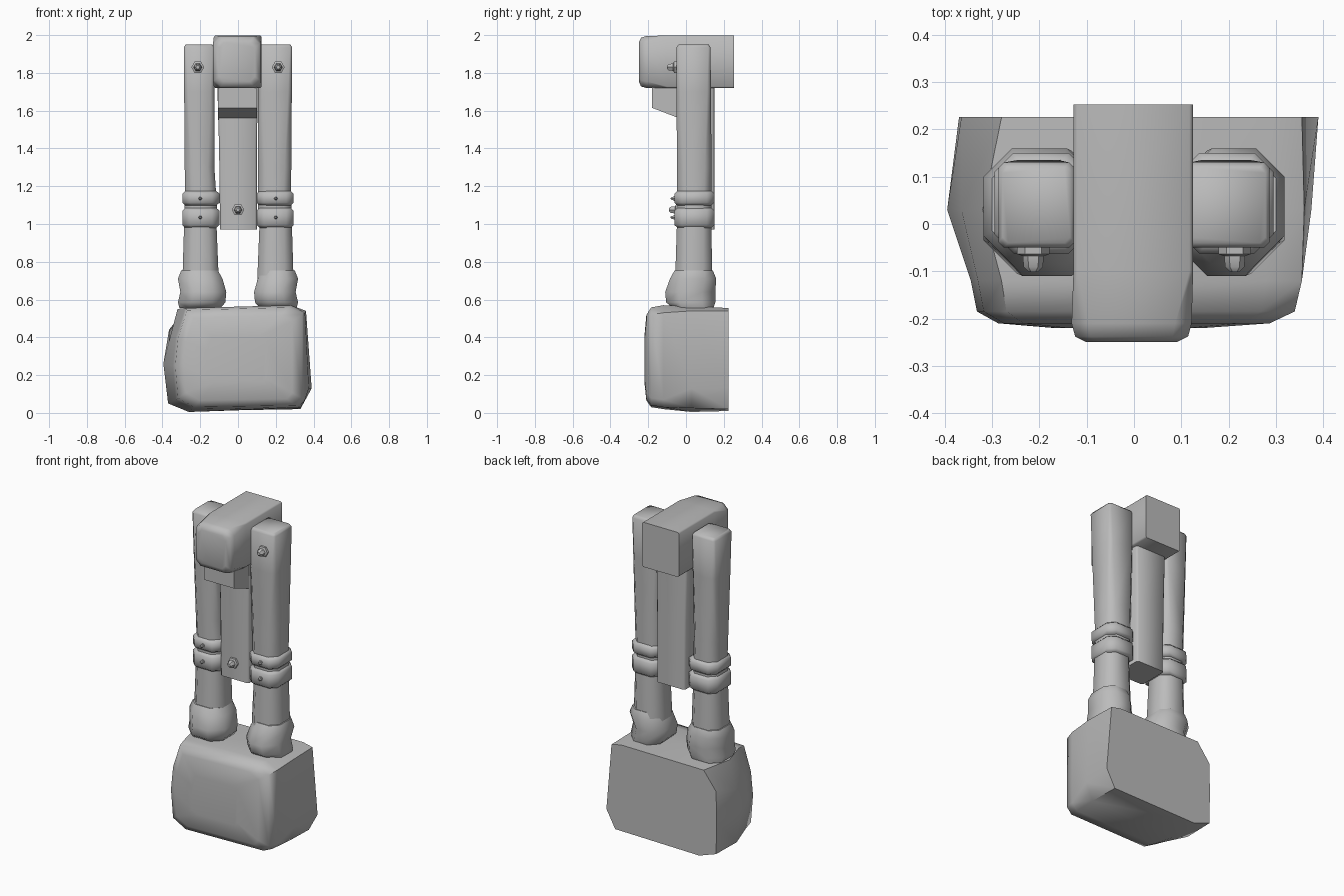
import bpy, bmesh, math
from mathutils import Vector

if "Cube" in bpy.data.objects:
    bpy.data.objects.remove(bpy.data.objects["Cube"])

stone = bpy.data.materials.new("plain_grey")
stone.use_nodes = True
GREY = (0.5, 0.5, 0.5, 1)
stone.diffuse_color = GREY
stone.node_tree.nodes["Principled BSDF"].inputs["Base Color"].default_value = GREY


def loft(name, rings, angle=50):
    """Skin a list of point rings and cap both ends."""
    bm = bmesh.new()
    loops = [[bm.verts.new(p) for p in ring] for ring in rings]
    n = len(loops[0])
    for a, b in zip(loops, loops[1:]):
        for i in range(n):
            j = (i + 1) % n
            bm.faces.new((a[i], a[j], b[j], b[i]))
    bm.faces.new(loops[0])
    bm.faces.new(loops[-1])
    bmesh.ops.recalc_face_normals(bm, faces=bm.faces)
    mesh = bpy.data.meshes.new(name)
    bm.to_mesh(mesh)
    bm.free()
    obj = bpy.data.objects.new(name, mesh)
    bpy.context.collection.objects.link(obj)
    mesh.materials.append(stone)
    bpy.ops.object.select_all(action='DESELECT')
    obj.select_set(True)
    bpy.context.view_layer.objects.active = obj
    bpy.ops.object.shade_smooth_by_angle(angle=math.radians(angle))
    return obj


def chamfered(a0, a1, b0, b1, c):
    """Corner-cut rectangle outline."""
    return [(a0 + c, b0), (a1 - c, b0), (a1, b0 + c), (a1, b1 - c),
            (a1 - c, b1), (a0 + c, b1), (a0, b1 - c), (a0, b0 + c)]


def level(z, *box):
    return [(x, y, z) for x, y in chamfered(*box)]


def slice_y(y, outline, scale=1):
    cx = sum(p[0] for p in outline) / len(outline)
    cz = sum(p[1] for p in outline) / len(outline)
    return [(cx + (x - cx) * scale, y, cz + (z - cz) * scale) for x, z in outline]


# Heavy base block: flat back, swollen front and right flank
back = [(-.25, .01), (.33, .02), (.39, .13), (.355, .54), (.29, .555),
        (-.28, .55), (-.365, .44), (-.37, .25), (-.365, .05)]
middle = [(-.26, .005), (.33, .025), (.375, .13), (.36, .54), (.28, .565),
          (-.32, .55), (-.365, .38), (-.395, .26), (-.37, .05)]
front = [(-.24, .02), (.32, .03), (.355, .07), (.355, .53), (.28, .57),
         (-.28, .555), (-.33, .4), (-.345, .25), (-.33, .07)]
loft("base_block", [slice_y(.226, back), slice_y(.03, middle), slice_y(-.12, front),
                    slice_y(-.185, front, .96), slice_y(-.21, front, .82),
                    slice_y(-.22, front, .45)], 60)

# Top crossbar: square back end, softened front end
bar = chamfered(-.128, .125, 1.72, 1.998, .008)
nose = chamfered(-.132, .122, 1.72, 1.995, .035)
loft("top_bar", [slice_y(.253, bar), slice_y(-.1, bar), slice_y(-.21, nose),
                 slice_y(-.238, nose, .94), slice_y(-.25, nose, .75)])

# Middle post with a sloping bracket under the bar
loft("middle_post", [level(.97, -.095, .1, -.04, .15, .01),
                     level(1.4, -.1, .1, -.04, .15, .01),
                     level(1.75, -.11, .105, -.04, .15, .01)])
profile = [(-.18, 1.74), (-.18, 1.615), (-.05, 1.565), (0, 1.55), (0, 1.74)]
loft("post_bracket", [[(x, y, z) for y, z in profile] for x in (-.105, .1)], 30)


def stud(name, x, y, z, r):
    # Knobbly rivet pointing forward
    rings = []
    for depth, size in ((.01, 1), (-.012, 1), (-.016, .65), (-.036, .6), (-.045, .3)):
        rings.append([(x + r * size * math.cos(k * math.pi / 3), y + depth * r / .03,
                       z + r * size * math.sin(k * math.pi / 3)) for k in range(6)])
    loft(name, rings, 40)


# Legs, bands, feet and rivets on both sides
for side, s in (("left", 1), ("right", -1)):
    def ring(z, x0, x1, y0, y1, c):
        return [(s * x, y, z) for x, y in chamfered(x0, x1, y0, y1, c)]

    inner = .107 if s > 0 else .125
    loft(side + "_upper_leg", [ring(1.0, .105, .28, -.045, .135, .045),
                               ring(1.3, inner, .282, -.048, .135, .035),
                               ring(1.7, inner, .285, -.05, .132, .02),
                               ring(1.935, inner, .287, -.05, .13, .012),
                               ring(1.95, inner + .01, .278, -.04, .12, .012)])
    for part, z0, z1 in (("_lower_band", .98, 1.085), ("_upper_band", 1.098, 1.175)):
        loft(side + part, [ring(z0, .115, .28, -.045, .135, .035),
                           ring(z0 + .015, .098, .295, -.062, .15, .04),
                           ring(z1 - .015, .098, .295, -.062, .15, .04),
                           ring(z1, .115, .28, -.045, .135, .035)], 60)
    loft(side + "_lower_leg", [ring(.65, .1, .295, -.06, .14, .05),
                               ring(.78, .105, .292, -.055, .138, .045),
                               ring(1.1, .118, .282, -.045, .132, .04)])
    # Lumpy foot, its toe swung towards the middle on the right
    toe = .085 if s > 0 else .062
    loft(side + "_foot", [ring(.555, toe + .03, .31, -.07, .145, .05),
                          ring(.585, toe + .005, .318, -.105, .155, .07),
                          ring(.64, toe, .305, -.11, .155, .07),
                          ring(.71, toe + .02, .318, -.085, .16, .06),
                          ring(.755, toe + .045, .3, -.06, .142, .045)], 60)
    stud(side + "_shoulder_stud", s * .213, -.05, 1.83, .034)
    for name, z in (("_upper_band_stud", 1.135), ("_lower_band_stud", 1.035)):
        stud(side + name, s * .2, -.06, z, .014)

stud("post_stud", 0, -.04, 1.075, .033)
